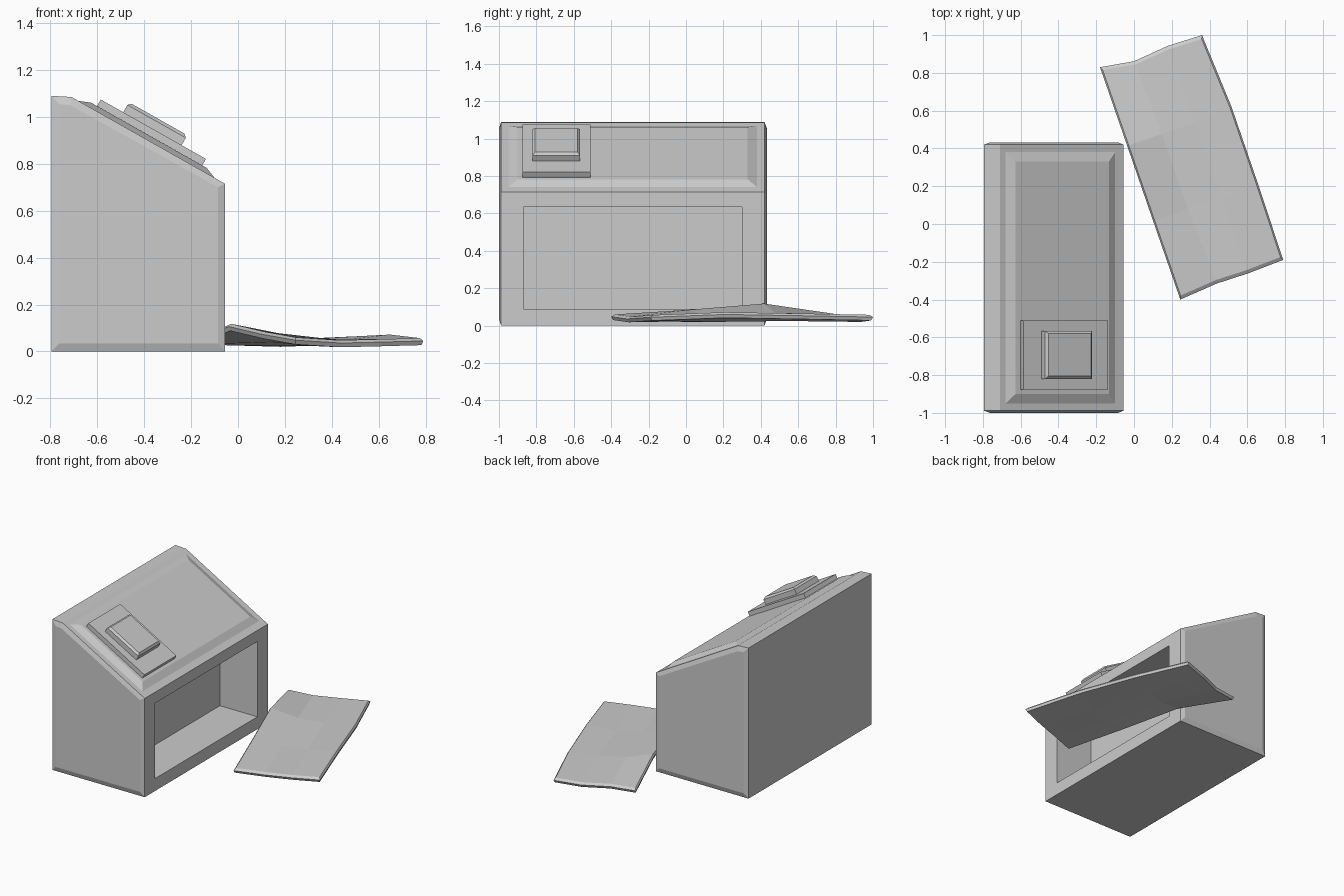
import bpy, bmesh
from mathutils import Matrix, Vector

if "Cube" in bpy.data.objects:
    bpy.data.objects.remove(bpy.data.objects["Cube"])


def finish(name, bm):
    bmesh.ops.recalc_face_normals(bm, faces=bm.faces)
    me = bpy.data.meshes.new(name)
    bm.to_mesh(me)
    bm.free()
    ob = bpy.data.objects.new(name, me)
    bpy.context.collection.objects.link(ob)
    return ob


def loft(name, rings, frame=Matrix()):
    """Closed solid through rings of equal point count."""
    bm = bmesh.new()
    vs = [[bm.verts.new(frame @ Vector(p)) for p in r] for r in rings]
    n = len(vs[0])
    for a, b in zip(vs, vs[1:]):
        for i in range(n):
            j = (i + 1) % n
            bm.faces.new((a[i], a[j], b[j], b[i]))
    bm.faces.new(vs[0])
    bm.faces.new(vs[-1])
    return finish(name, bm)


def stack(name, u0, u1, v0, v1, levels, frame=Matrix()):
    """Rectangular block from (inset, height) levels."""
    return loft(name, [[(u0 + d, v0 + d, h), (u1 - d, v0 + d, h),
                        (u1 - d, v1 - d, h), (u0 + d, v1 - d, h)]
                       for d, h in levels], frame)


# console body: side profile with slightly chamfered ends
outer = [(-.795, 0), (-.055, 0), (-.055, .715), (-.71, 1.085), (-.795, 1.09)]
inner = [(-.762, .035), (-.085, .035), (-.085, .70), (-.715, 1.05), (-.762, 1.055)]
body = loft("console_body", [[(x, y, z) for x, z in prof] for prof, y in
            ((inner, -1.0), (outer, -.988), (outer, .42), (inner, .432))])

# storage opening in the side
cutter = stack("opening_cutter", -.355, .1, -.87, .30, [(0, .09), (0, .635)])
cutter.hide_render = True
mod = body.modifiers.new("opening", 'BOOLEAN')
mod.operation, mod.solver, mod.object = 'DIFFERENCE', 'EXACT', cutter
bpy.context.view_layer.objects.active = body
bpy.ops.object.modifier_apply(modifier=mod.name)
bpy.data.objects.remove(cutter)

# parts on the sloped top, in a frame lying on the slope
u = Vector((.655, 0, -.37)).normalized()
v = Vector((0, 1, 0))
slope = Matrix((u, v, u.cross(v))).transposed().to_4x4()
slope.translation = (-.71, 0, 1.085)
stack("top_panel", .034, .701, -.95, .38, [(0, -.01), (0, 0), (.05, .02)], slope)
stack("button_plate", .114, .629, -.875, -.51, [(0, .014), (0, .052)], slope)
stack("button", .224, .51, -.82, -.567, [(0, .05), (0, .088), (.014, .101)], slope)

# loose warped cover panel on the ground
A, B, C, D = (Vector(p) for p in ((-.18, .83), (.36, 1), (.79, -.19), (.245, -.40)))
heights = [(.06, .055, .05, .058), (.118, .07, .055, .065),
           (.085, .055, .05, .072), (.06, .048, .052, .057)]
shift = {(0, 1): (0, -.025), (1, 3): (.012, .02), (2, 3): (.012, 0), (3, 1): (.012, .015)}
bm = bmesh.new()
layers = []
for drop, scale in ((0, .97), (.012, 1), (.03, .985)):
    grid = []
    for j in range(4):
        row = []
        for i in range(4):
            p = A.lerp(B, i / 3).lerp(D.lerp(C, i / 3), j / 3) + Vector(shift.get((j, i), (0, 0)))
            mid = (A + B + C + D) / 4
            p = mid + (p - mid) * scale
            row.append(bm.verts.new((p.x, p.y, heights[j][i] - drop)))
        grid.append(row)
    layers.append(grid)
for g in (layers[0], layers[2]):
    for j in range(3):
        for i in range(3):
            bm.faces.new((g[j][i], g[j][i + 1], g[j + 1][i + 1], g[j + 1][i]))
rim = ([(0, i) for i in range(3)] + [(j, 3) for j in range(3)]
       + [(3, i) for i in (3, 2, 1)] + [(j, 0) for j in (3, 2, 1)])
for a, b in zip(layers, layers[1:]):
    for (j, i), (l, k) in zip(rim, rim[1:] + rim[:1]):
        bm.faces.new((a[j][i], a[l][k], b[l][k], b[j][i]))
bmesh.ops.delete(bm, geom=[w for w in bm.verts if not w.link_faces], context='VERTS')
finish("loose_cover", bm)
